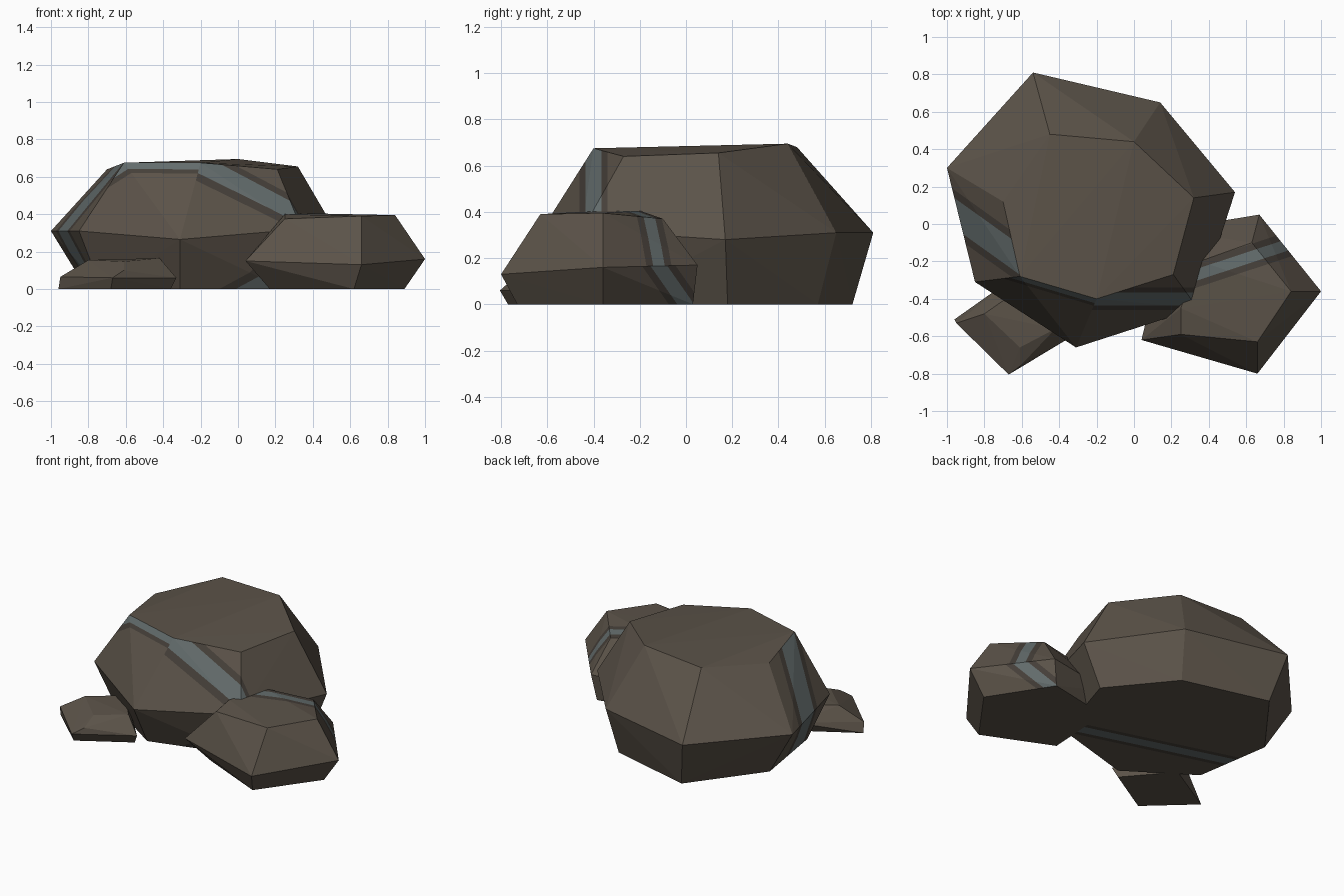
import bpy, bmesh
from mathutils import Vector

if "Cube" in bpy.data.objects:
    bpy.data.objects.remove(bpy.data.objects["Cube"])


def material(name, rgb):
    m = bpy.data.materials.new(name)
    m.diffuse_color = (*rgb, 1)
    m.use_nodes = True
    m.node_tree.nodes["Principled BSDF"].inputs["Base Color"].default_value = m.diffuse_color
    return m


STONE = material("stone", (0.105, 0.086, 0.066))
EDGE = material("vein_edge", (0.06, 0.05, 0.041))
VEIN = material("vein", (0.125, 0.15, 0.15))


def band(bm, test, point, normal, light, dark):
    """Cut a mineral vein into the faces that pass the test and colour it."""
    p, n = Vector(point), Vector(normal).normalized()
    for d in (-dark, -light, light, dark):
        bm.normal_update()
        faces = [f for f in bm.faces if test(f.normal)]
        edges = {e for f in faces for e in f.edges}
        verts = {v for f in faces for v in f.verts}
        bmesh.ops.bisect_plane(bm, geom=faces + list(edges) + list(verts),
                               dist=1e-5, plane_co=p + n * d, plane_no=n)
    bm.normal_update()
    for f in bm.faces:
        if test(f.normal):
            d = abs((f.calc_center_median() - p).dot(n))
            if d < dark:
                f.material_index = 2 if d < light else 1


def rock(name, base, middle, top, bands=()):
    """Faceted boulder: the hull of a base ring, a widest ring and a top ring."""
    bm = bmesh.new()
    for co in [(x, y, 0) for x, y in base] + middle + top:
        bm.verts.new(co)
    res = bmesh.ops.convex_hull(bm, input=bm.verts[:])
    loose = [v for v in bm.verts if not v.link_faces]
    bmesh.ops.delete(bm, geom=loose, context='VERTS')
    bmesh.ops.recalc_face_normals(bm, faces=bm.faces[:])
    for b in bands:
        band(bm, *b)
    me = bpy.data.meshes.new(name)
    bm.to_mesh(me)
    bm.free()
    for m in (STONE, EDGE, VEIN):
        me.materials.append(m)
    bpy.context.collection.objects.link(bpy.data.objects.new(name, me))


# Large boulder, vein running along the front shoulder and across the base
rock("large_boulder",
     [(0.42, 0.18), (0.10, 0.57), (-0.47, 0.72), (-0.81, 0.27),
      (-0.73, -0.24), (-0.31, -0.52), (0.25, -0.36)],
     [(0.54, 0.17, 0.28), (0.14, 0.65, 0.31), (-0.54, 0.81, 0.31), (-1.0, 0.30, 0.31),
      (-0.85, -0.31, 0.31), (-0.31, -0.66, 0.265), (0.34, -0.45, 0.32)],
     [(0.32, 0.14, 0.655), (0.0, 0.44, 0.695), (-0.45, 0.48, 0.68), (-0.70, 0.12, 0.64),
      (-0.61, -0.28, 0.675), (-0.20, -0.40, 0.675), (0.21, -0.27, 0.64)],
     [(lambda n: n.x >= 0 and n.y < -0.2 and abs(n.z) < 0.9,
       (0, -0.40, 0.5), (0, 1, 0), 0.035, 0.06),
      (lambda n: n.x < 0 and n.y < -0.45 and n.z > 0,
       (-0.2, -0.405, 0.6), (0.3, 1, 0), 0.02, 0.035),
      (lambda n: n.x < -0.5 and -0.45 <= n.y < 0.5,
       (-0.78, -0.07, 0.4), (0.58, 0.81, 0), 0.065, 0.10),
      (lambda n: n.z < -0.95,
       (-0.25, -0.15, 0), (0.3, 1, 0), 0.035, 0.065)])

# Medium boulder at the right, vein over its back shoulder
rock("medium_boulder",
     [(0.89, -0.36), (0.64, 0.03), (0.20, -0.06), (0.17, -0.53), (0.62, -0.73)],
     [(1.0, -0.36, 0.16), (0.67, 0.05, 0.17), (0.18, -0.03, 0.16),
      (0.04, -0.62, 0.15), (0.66, -0.80, 0.13)],
     [(0.84, -0.36, 0.395), (0.63, -0.10, 0.37), (0.35, -0.20, 0.405),
      (0.25, -0.45, 0.40), (0.25, -0.59, 0.375), (0.66, -0.63, 0.39)],
     [(lambda n: n.z > 0.05,
       (0.37, -0.26, 0.4), (-0.33, 1, 0), 0.03, 0.065),
      (lambda n: n.x > 0.3 and n.y > 0.1 and -0.9 < n.z <= 0.05,
       (0.81, -0.12, 0.17), (0, 1, 0.7), 0.03, 0.06)])

# Small flat stone at the front left
rock("small_stone",
     [(-0.96, -0.51), (-0.68, -0.77), (-0.36, -0.58), (-0.60, -0.30)],
     [(-0.95, -0.53, 0.065), (-0.67, -0.805, 0.06), (-0.33, -0.60, 0.06), (-0.62, -0.27, 0.07)],
     [(-0.80, -0.48, 0.155), (-0.61, -0.76, 0.10), (-0.61, -0.66, 0.147),
      (-0.42, -0.56, 0.165), (-0.60, -0.34, 0.16)])
